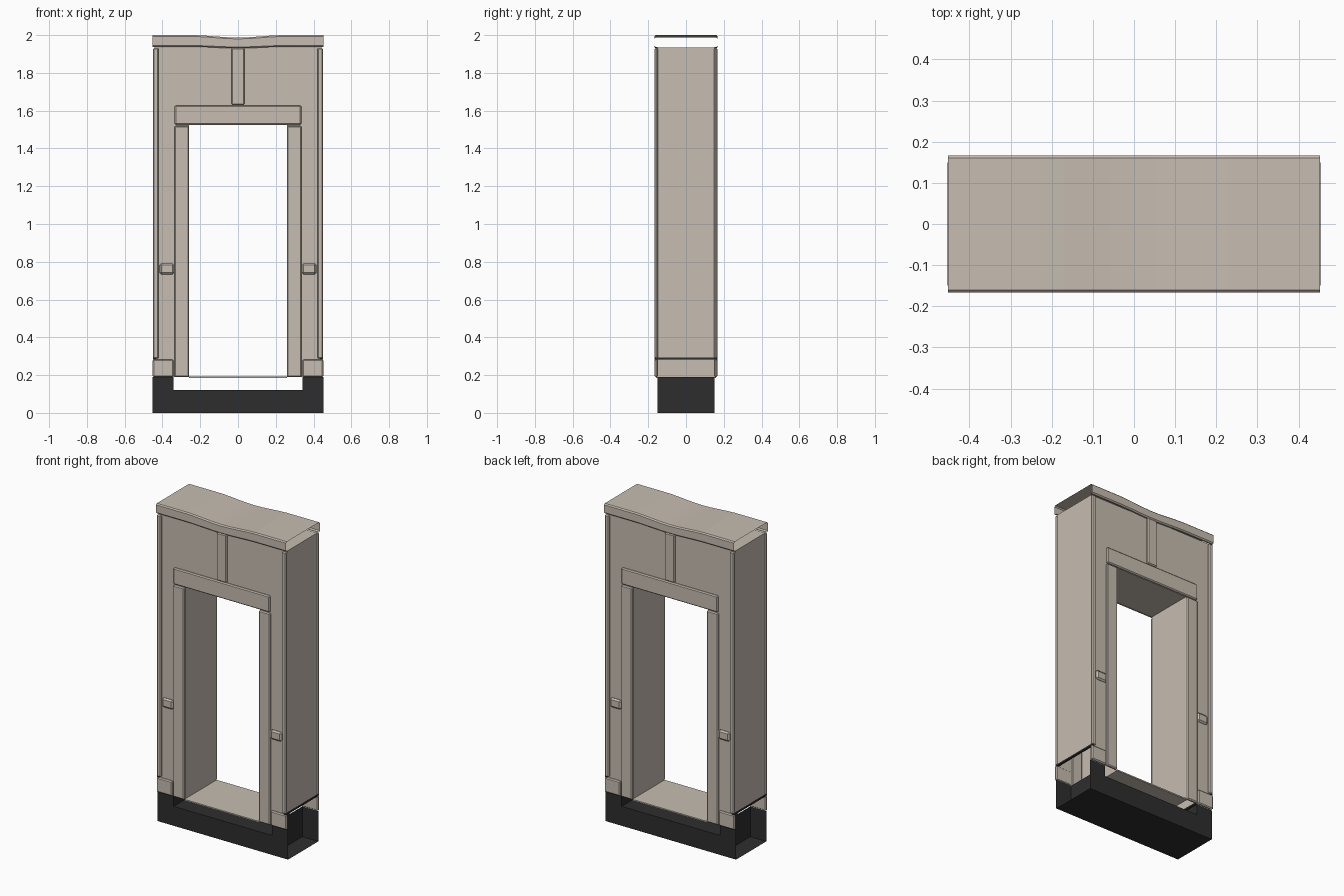
import bpy, bmesh, math

if "Cube" in bpy.data.objects:
    bpy.data.objects.remove(bpy.data.objects["Cube"])


def material(name, rgb):
    m = bpy.data.materials.new(name)
    m.diffuse_color = (*rgb, 1.0)
    m.use_nodes = True
    m.node_tree.nodes["Principled BSDF"].inputs["Base Color"].default_value = m.diffuse_color
    return m


STONE = material("warm_beige", (0.57, 0.51, 0.44))
DARK = material("charcoal", (0.027, 0.027, 0.027))


def shell(name, polys, mat):
    """Open sheet object from a list of polygons."""
    bm = bmesh.new()
    for p in polys:
        bm.faces.new([bm.verts.new(c) for c in p])
    bmesh.ops.remove_doubles(bm, verts=bm.verts, dist=1e-5)
    bmesh.ops.recalc_face_normals(bm, faces=bm.faces)
    me = bpy.data.meshes.new(name)
    bm.to_mesh(me)
    bm.free()
    me.materials.append(mat)
    ob = bpy.data.objects.new(name, me)
    bpy.context.collection.objects.link(ob)
    return ob


def box(name, x, y, z, mat=STONE, bevel=0.006):
    """Box from (min, max) pairs with softened edges."""
    bm = bmesh.new()
    bmesh.ops.create_cube(bm, size=1)
    for v in bm.verts:
        v.co = [sum(r) / 2 + c * (r[1] - r[0]) for c, r in zip(v.co, (x, y, z))]
    if bevel:
        bmesh.ops.bevel(bm, geom=bm.edges[:], offset=bevel, segments=1, affect='EDGES')
    me = bpy.data.meshes.new(name)
    bm.to_mesh(me)
    bm.free()
    me.materials.append(mat)
    ob = bpy.data.objects.new(name, me)
    bpy.context.collection.objects.link(ob)
    return ob


def rect_xz(y, x0, x1, z0, z1):
    return [(x0, y, z0), (x1, y, z0), (x1, y, z1), (x0, y, z1)]


def rect_yz(x, y0, y1, z0, z1):
    return [(x, y0, z0), (x, y1, z0), (x, y1, z1), (x, y0, z1)]


def rect_xy(z, x0, x1, y0, y1):
    return [(x0, y0, z), (x1, y0, z), (x1, y1, z), (x0, y1, z)]


W, D, OUT = 0.445, 0.151, 0.166     # wall half width, wall half depth, trim face
DOOR, SILL, HEAD, TOP = 0.26, 0.19, 1.525, 1.935

# Hollow wall around the doorway
faces = [rect_xy(TOP, -W, W, -D, D), rect_xy(HEAD, -DOOR, DOOR, -D, D)]
for y in (-D, D):
    faces.append(rect_xz(y, -DOOR, DOOR, HEAD, TOP))
    for s in (-1, 1):
        faces.append(rect_xz(y, s * DOOR, s * W, SILL, HEAD))
        faces.append(rect_xz(y, s * DOOR, s * W, HEAD, TOP))
for s in (-1, 1):
    faces.append(rect_yz(s * W, -D, D, 0.285, HEAD))
    faces.append(rect_yz(s * W, -D, D, HEAD, TOP))
    faces.append(rect_yz(s * DOOR, -D, D, SILL, HEAD))
shell("wall", faces, STONE)

# Door sill
box("sill", (-DOOR, DOOR), (-0.16, 0.16), (0.184, 0.192), bevel=0)

# Raised trim on both faces
for face, f in (("front", -1), ("back", 1)):
    depth = tuple(sorted((f * (D - 0.003), f * OUT)))
    box(face + "_lintel", (-0.335, 0.335), depth, (1.525, 1.628))
    box(face + "_centre_rib", (-0.035, 0.035), depth, (1.63, 1.932))
    for side, s in (("left", -1), ("right", 1)):
        def span(a, b):
            return tuple(sorted((s * a, s * b)))
        n = face + "_" + side
        box(n + "_jamb_strip", span(0.259, 0.337), depth, (0.19, 1.52))
        box(n + "_corner_strip", span(0.42, 0.45), depth, (0.288, 1.932))
        box(n + "_foot_trim", span(0.342, 0.452), depth, (0.19, 0.283))
        box(n + "_bracket", span(0.338, 0.415), depth, (0.732, 0.792), bevel=0.01)

# Dark lower edge of the end panels
for side, s in (("left", -1), ("right", 1)):
    box(side + "_end_edge", tuple(sorted((s * 0.435, s * 0.449))),
        (-0.163, 0.163), (0.282, 0.292), DARK, 0)

# Sagging cap: bevelled channel section swept along the width, open at the ends
section = [(-D, 1.938), (-0.16, 1.938), (-0.167, 1.945), (-0.167, 1.993), (-0.16, 2.0)]
section += [(-y, z) for y, z in reversed(section)]
stations = [-0.452 + 0.904 * i / 16 for i in range(17)]


def sag(x):
    return 0.013 * (0.5 + 0.5 * math.cos(math.pi * x / 0.25)) if abs(x) < 0.25 else 0.0


cap = []
for a, b in zip(stations, stations[1:]):
    for (y0, z0), (y1, z1) in zip(section, section[1:]):
        k0, k1 = (0.6 if z < 1.96 else 1.0 for z in (z0, z1))
        cap.append([(a, y0, z0 - k0 * sag(a)), (b, y0, z0 - k0 * sag(b)),
                    (b, y1, z1 - k1 * sag(b)), (a, y1, z1 - k1 * sag(a))])
shell("cap", cap, STONE)

# Notched hollow base, open at the ends
B, N, E, STEP = 0.15, 0.342, 0.453, 0.122
base = [rect_xy(STEP, -N, N, -B, B), rect_xy(0, -N, N, -B, B)]
for y in (-B, B):
    base.append(rect_xz(y, -N, N, 0, STEP))
    for s in (-1, 1):
        base.append(rect_xz(y, s * N, s * E, 0, STEP))
        base.append(rect_xz(y, s * N, s * E, STEP, 0.19))
for s in (-1, 1):
    base.append(rect_xy(0, s * N, s * E, -B, B))
    base.append(rect_yz(s * N, -B, B, 0, STEP))
    base.append(rect_yz(s * N, -B, B, STEP, 0.19))
shell("base", base, DARK)
